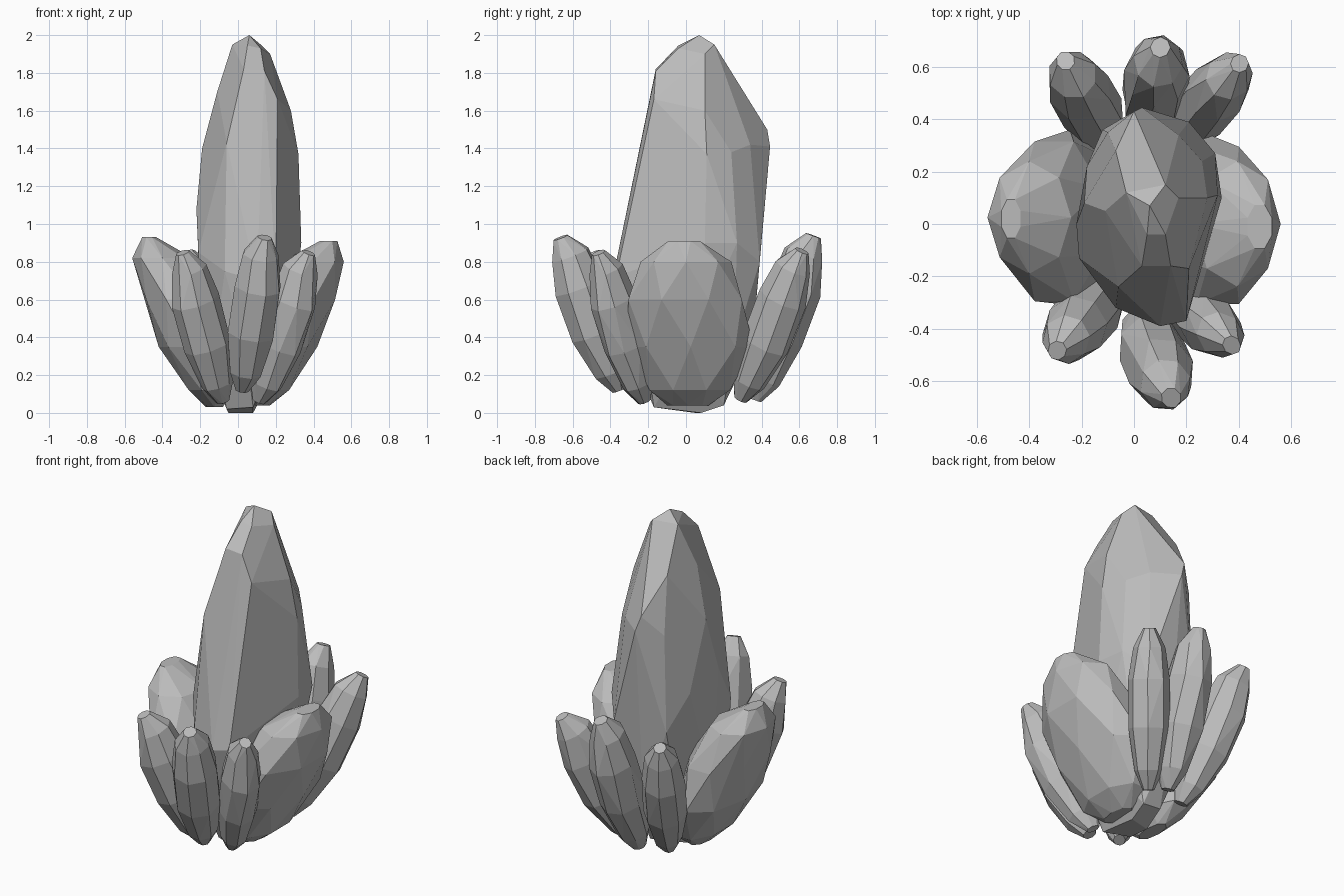
import bpy, bmesh, math, random
from mathutils import Vector

if "Cube" in bpy.data.objects:
    bpy.data.objects.remove(bpy.data.objects["Cube"])

random.seed(4)
stone = bpy.data.materials.new("grey_crystal")
stone.diffuse_color = (0.5, 0.5, 0.5, 1)
stone.use_nodes = True
stone.node_tree.nodes["Principled BSDF"].inputs["Base Color"].default_value = stone.diffuse_color


def hull(name, points):
    """Faceted convex stone around a cloud of points."""
    bm = bmesh.new()
    for p in points:
        bm.verts.new(p)
    res = bmesh.ops.convex_hull(bm, input=bm.verts[:])
    junk = {g for g in res["geom_interior"] + res["geom_unused"]
            if isinstance(g, bmesh.types.BMVert)}
    bmesh.ops.delete(bm, geom=list(junk), context='VERTS')
    bmesh.ops.dissolve_limit(bm, angle_limit=math.radians(6),
                             verts=bm.verts[:], edges=bm.edges[:])
    bmesh.ops.recalc_face_normals(bm, faces=bm.faces[:])
    me = bpy.data.meshes.new(name)
    bm.to_mesh(me)
    bm.free()
    me.materials.append(stone)
    ob = bpy.data.objects.new(name, me)
    bpy.context.collection.objects.link(ob)


def slab(name, rings, sides=8):
    """Stone from level oval sections: z, x range, y range."""
    pts = []
    for i, (z, x0, x1, y0, y1) in enumerate(rings):
        for k in range(sides):
            a = math.tau * (k + 0.5 * (i % 2)) / sides
            pts.append(((x0 + x1) / 2 + (x1 - x0) / 2 * math.cos(a),
                        (y0 + y1) / 2 + (y1 - y0) / 2 * math.sin(a), z))
    hull(name, pts)


def shard(name, base, tip, width, depth):
    """Leaning spindle shard; each section has a position, size and outward shift."""
    base, tip = Vector(base), Vector(tip)
    axis = (tip - base).normalized()
    side = axis.cross(Vector((0, 0, 1))).normalized()
    out = axis.cross(side)
    pts = []
    for t, s, shift in ((0, .28, 0), (.12, .68, .005), (.38, 1, .01),
                        (.68, 1, .005), (.88, .76, -.012), (1, .3, .005)):
        mid = base.lerp(tip, t) + out * shift
        twist = random.uniform(-0.1, 0.1)
        for k in range(8):
            a = math.tau * k / 8 + twist
            r = s * random.uniform(0.97, 1.04)
            pts.append(mid + out * (r * depth * math.cos(a))
                       + side * (r * width * math.sin(a)))
    hull(name, pts)


# Tall central crystal
core = [
    (.06, .07, 2.0), (-.03, .12, 1.95), (.12, .15, 1.95), (.17, .10, 1.90),
    (.05, -.04, 1.945), (.12, -.04, 1.93), (.14, -.16, 1.81), (.03, -.16, 1.82),
    (-.11, .05, 1.70), (-.19, .08, 1.40), (-.06, -.24, 1.43), (.28, .10, 1.60),
    (.21, -.17, 1.66), (.32, .11, 1.37), (.26, .24, 1.38), (.17, .34, 1.42),
    (.03, .445, 1.41), (.0, .43, 1.50), (-.10, .35, 1.38), (-.07, .28, 1.71),
    (-.22, .0, 1.08), (-.21, -.13, .85), (-.18, .22, 1.0), (.335, .10, .90),
    (.31, .27, .90), (.27, -.12, .90), (.20, -.37, .72), (.10, -.39, .70),
    (-.07, -.32, .75), (.05, .41, .80), (.21, .39, .80), (-.12, .36, .80),
    (-.06, -.10, .02), (.08, -.17, .03), (.08, .08, 0), (-.05, .05, 0),
    (.10, .20, .04), (-.02, .20, .05)]
core += [(.04 + .23 * math.cos(math.tau * k / 8),
          .02 + .33 * math.sin(math.tau * k / 8), .35) for k in range(8)]
hull("central_crystal", core)

# Broad crystals on both sides
slab("left_broad_crystal", [
    (.03, -.17, -.08, -.10, .12), (.12, -.27, -.02, -.23, .25),
    (.35, -.42, -.07, -.31, .36), (.60, -.50, -.11, -.32, .34),
    (.82, -.56, -.24, -.19, .24), (.93, -.51, -.43, -.06, .10)])
slab("right_broad_crystal", [
    (.04, .07, .17, -.10, .12), (.12, .02, .28, -.21, .25),
    (.35, .06, .42, -.31, .36), (.60, .11, .53, -.33, .32),
    (.80, .23, .56, -.24, .24), (.91, .43, .53, -.10, .08)])

# Narrow shards at the front and back
shard("front_centre_shard", (.02, -.355, .12), (.14, -.66, .93), .128, .14)
shard("front_left_shard", (-.08, -.22, .06), (-.29, -.48, .85), .12, .135)
shard("front_right_shard", (.11, -.22, .06), (.37, -.46, .85), .11, .135)
shard("back_centre_shard", (.06, .36, .07), (.10, .67, .94), .125, .14)
shard("back_left_shard", (-.09, .29, .07), (-.26, .62, .85), .12, .135)
shard("back_right_shard", (.14, .29, .07), (.40, .61, .86), .115, .135)
